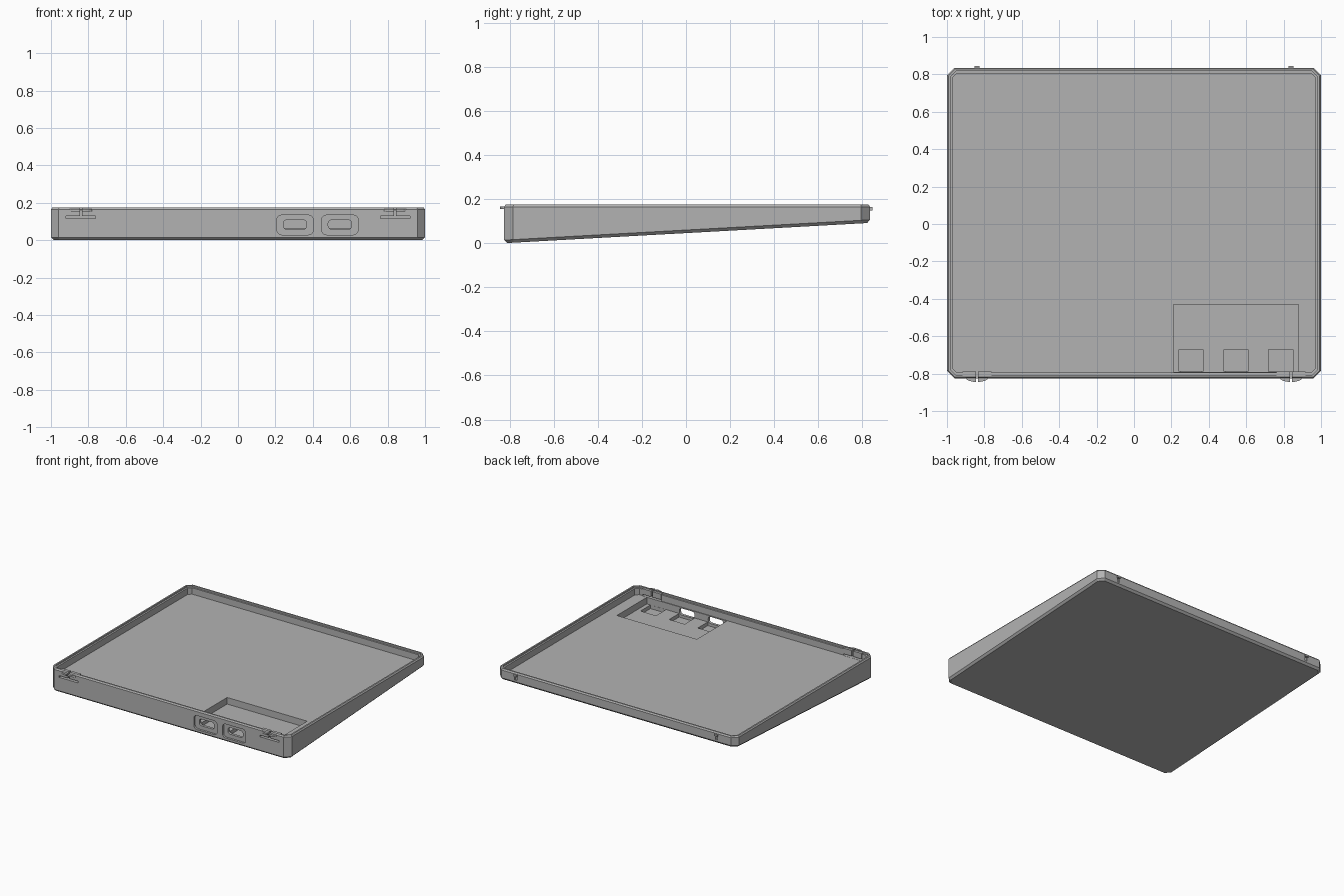
import bpy, bmesh
from math import pi, cos, sin

cube = bpy.data.objects.get("Cube")
if cube:
    bpy.data.objects.remove(cube, do_unlink=True)

grey = bpy.data.materials.new("matte_grey")
grey.use_nodes = True
colour = (0.45, 0.45, 0.45, 1)
grey.diffuse_color = colour
grey.node_tree.nodes["Principled BSDF"].inputs["Base Color"].default_value = colour

FRONT, BACK, TOP, CORNER = -0.825, 0.835, 0.175, 0.04
FLOOR, POCKET, SEAT = 0.115, 0.065, 0.038


def loft(name, rings):
    """Closed solid through rings that have equal point counts."""
    bm = bmesh.new()
    loops = [[bm.verts.new(p) for p in ring] for ring in rings]
    n = len(loops[0])
    for a, b in zip(loops, loops[1:]):
        for i in range(n):
            j = (i + 1) % n
            bm.faces.new((a[i], a[j], b[j], b[i]))
    bm.faces.new(loops[0][::-1])
    bm.faces.new(loops[-1])
    bmesh.ops.recalc_face_normals(bm, faces=bm.faces)
    mesh = bpy.data.meshes.new(name)
    bm.to_mesh(mesh)
    bm.free()
    mesh.materials.append(grey)
    obj = bpy.data.objects.new(name, mesh)
    bpy.context.collection.objects.link(obj)
    return obj


def box(name, x0, x1, y0, y1, z0, z1):
    ring = [(x0, y0), (x1, y0), (x1, y1), (x0, y1)]
    return loft(name, [[(x, y, z) for x, y in ring] for z in (z0, z1)])


def outline(inset):
    """Case plan with chamfered corners, moved inwards."""
    x, f, b = 1 - inset, FRONT + inset, BACK - inset
    c = CORNER - 0.58 * inset
    return [(-x + c, f), (x - c, f), (x, f + c), (x, b - c),
            (x - c, b), (-x + c, b), (-x, b - c), (-x, f + c)]


def slope(y):
    return 0.092 * (y - FRONT) / (BACK - FRONT)


def flat(inset, z):
    return [(x, y, z) for x, y in outline(inset)]


def sloped(inset, lift):
    return [(x, y, slope(y) + lift) for x, y in outline(inset)]


def rounded_port(name, cx, cz, w, h, r, y0, y1):
    """Rounded rectangle pushed along y."""
    pts = []
    for q, (sx, sz) in enumerate([(1, 1), (-1, 1), (-1, -1), (1, -1)]):
        for k in range(4):
            a = q * pi / 2 + k * pi / 6
            pts.append((cx + sx * (w / 2 - r) + r * cos(a),
                        cz + sz * (h / 2 - r) + r * sin(a)))
    return loft(name, [[(x, y, z) for x, z in pts] for y in (y0, y1)])


def combine(tool, operation):
    mod = case.modifiers.new("join", "BOOLEAN")
    mod.operation, mod.object, mod.solver = operation, tool, "EXACT"
    bpy.ops.object.modifier_apply(modifier=mod.name)
    bpy.data.objects.remove(tool, do_unlink=True)


# Wedge case with chamfered lower and upper edges
case = loft("tray_case", [sloped(0.014, 0), sloped(0, 0.014),
                          flat(0, TOP - 0.01), flat(0.007, TOP)])
bpy.context.view_layer.objects.active = case
case.select_set(True)

# Tray cavity with stepped lip
combine(loft("cavity", [flat(0.03, FLOOR), flat(0.03, TOP - 0.012),
                        flat(0.018, TOP - 0.0115), flat(0.018, TOP + 0.1)]), "DIFFERENCE")

# Electronics pocket
combine(box("pocket", 0.21, 0.88, -0.79, -0.43, POCKET, FLOOR + 0.03), "DIFFERENCE")

# Three connector seats, two of them with recessed ports in the front wall
for i in range(3):
    cx = 0.305 + 0.24 * i
    combine(box("seat", cx - 0.065, cx + 0.065, -0.789, -0.67, SEAT, POCKET + 0.02), "DIFFERENCE")
    if i < 2:
        combine(rounded_port("port_recess", cx, 0.082, 0.195, 0.105, 0.025,
                             FRONT - 0.1, FRONT + 0.016), "DIFFERENCE")
        combine(rounded_port("port_opening", cx, 0.084, 0.125, 0.05, 0.018,
                             FRONT - 0.1, -0.77), "DIFFERENCE")

for side in (-1, 1):
    cx = 0.84 * side
    # Inner clip block and outer snap lip
    combine(box("clip_block", cx - 0.078, cx + 0.078, -0.812, -0.788,
                FLOOR - 0.01, TOP - 0.004), "UNION")
    arc = [(cx + 0.062 * cos(pi + pi * k / 8),
            FRONT + 0.005 + 0.025 * sin(pi + pi * k / 8)) for k in range(9)]
    arc += [(cx + 0.062, FRONT + 0.012), (cx - 0.062, FRONT + 0.012)]
    combine(loft("snap_lip", [[(x, y, z) for x, y in arc] for z in (0.154, 0.167)]), "UNION")
    # T-shaped relief slots
    combine(box("flex_slot", cx - 0.079, cx + 0.079, -0.9, -0.78, 0.116, 0.129), "DIFFERENCE")
    combine(box("split_slot", cx - 0.006, cx + 0.006, -0.9, -0.77, 0.122, 0.25), "DIFFERENCE")
    # Rear hinge nub
    combine(box("rear_nub", cx - 0.013, cx + 0.013, BACK - 0.012, BACK + 0.01,
                0.148, 0.163), "UNION")
    combine(box("rear_groove", cx - 0.009, cx + 0.009, BACK - 0.008, BACK + 0.1,
                0.118, 0.147), "DIFFERENCE")
